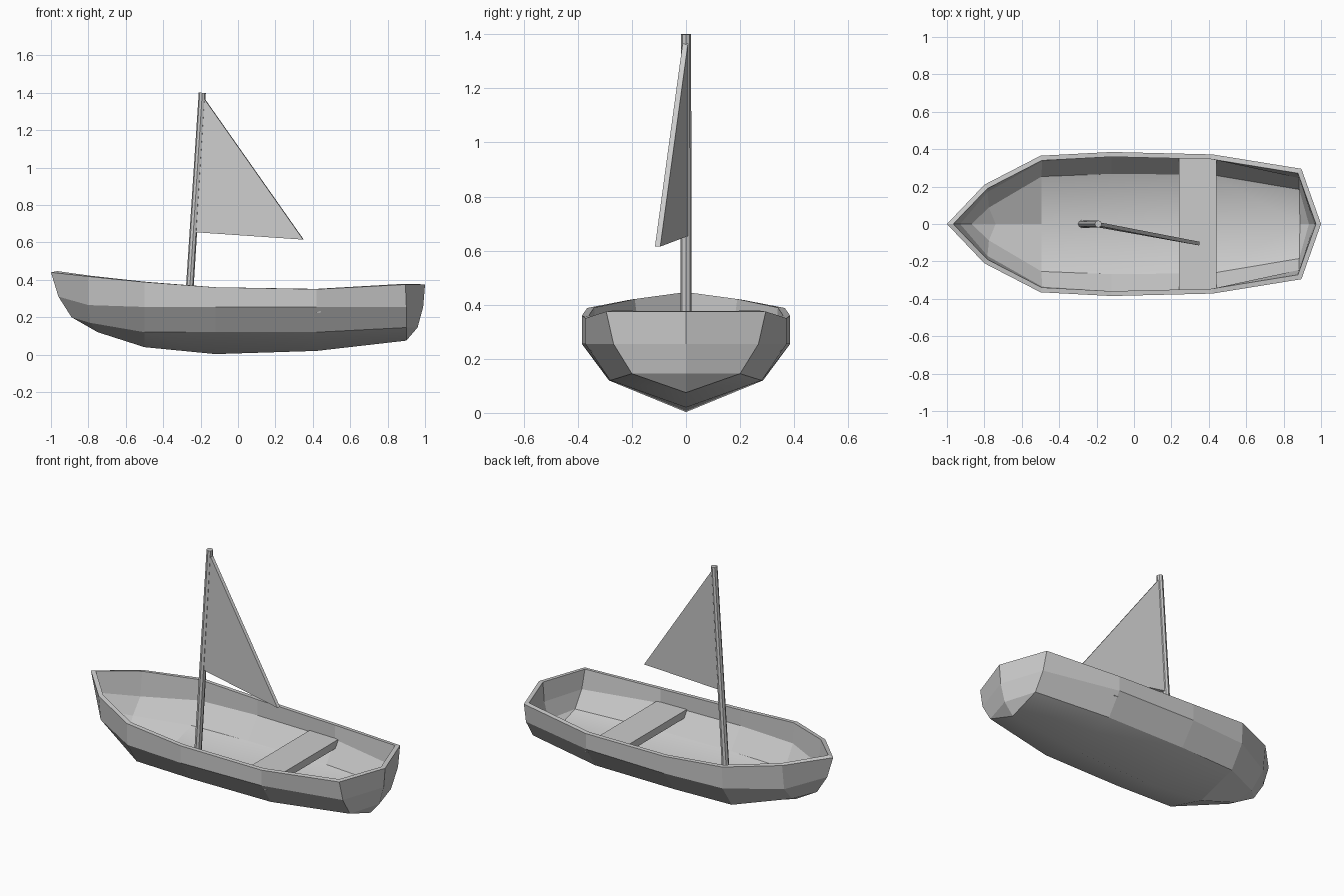
import bpy, bmesh
from mathutils import Vector

if "Cube" in bpy.data.objects:
    bpy.data.objects.remove(bpy.data.objects["Cube"])


def new_object(name, bm):
    mesh = bpy.data.meshes.new(name)
    bm.to_mesh(mesh)
    bm.free()
    obj = bpy.data.objects.new(name, mesh)
    bpy.context.collection.objects.link(obj)
    return obj


# Hull: half sections from bow to stern, each rim, upper chine, lower chine, keel
sections = [
    [(-1.0, 0, .44), (-.96, 0, .31), (-.89, 0, .20), (-.89, 0, .20)],
    [(-.80, .21, .418), (-.80, .19, .265), (-.79, .10, .17), (-.75, 0, .12)],
    [(-.50, .365, .388), (-.50, .36, .255), (-.50, .27, .12), (-.50, 0, .04)],
    [(-.12, .385, .36), (-.12, .385, .255), (-.12, .285, .12), (-.12, 0, .003)],
    [(.42, .372, .35), (.42, .372, .255), (.42, .28, .12), (.42, 0, .02)],
    [(.895, .295, .375), (.90, .268, .255), (.90, .20, .145), (.90, 0, .075)],
    [(1.0, 0, .375), (.99, 0, .255), (.96, 0, .145), (.90, 0, .075)],
]
bm = bmesh.new()
rows = [[bm.verts.new(p) for p in s] for s in sections]
for i in range(len(rows) - 1):
    for j in range(3):
        a, b = rows[i], rows[i + 1]
        face = bm.faces.new((a[j], b[j], b[j + 1], a[j + 1]))
        # the long bottom planks blend softly, everything else is faceted
        face.smooth = j == 2 and 2 <= i <= 4
bmesh.ops.remove_doubles(bm, verts=bm.verts, dist=.001)
hull = new_object("hull", bm)
mirror = hull.modifiers.new("mirror", 'MIRROR')
mirror.use_axis = (False, True, False)
shell = hull.modifiers.new("shell", 'SOLIDIFY')
shell.thickness = .026
shell.offset = -1
shell.use_even_offset = True

# Seat: plank across the hull
bm = bmesh.new()
bmesh.ops.create_cube(bm, size=1)
bmesh.ops.scale(bm, vec=(.20, .705, .045), verts=bm.verts)
bmesh.ops.translate(bm, vec=(.34, 0, .248), verts=bm.verts)
new_object("seat", bm)

# Mast: leaning round pole
foot, head = Vector((-.279, 0, .03)), Vector((-.191, 0, 1.4))
axis = head - foot
bm = bmesh.new()
bmesh.ops.create_cone(bm, cap_ends=True, segments=8, radius1=.021,
                      radius2=.019, depth=axis.length)
mast = new_object("mast", bm)
mast.location = (foot + head) / 2
mast.rotation_euler = axis.to_track_quat('Z', 'Y').to_euler()

# Sail: thin triangle swung slightly to the front
bm = bmesh.new()
corners = [(-.236, 0, .655), (.35, -.105, .615), (-.191, 0, 1.385)]
bm.faces.new([bm.verts.new(c) for c in corners])
sail = new_object("sail", bm)
cloth = sail.modifiers.new("cloth", 'SOLIDIFY')
cloth.thickness = .02
cloth.offset = 0
